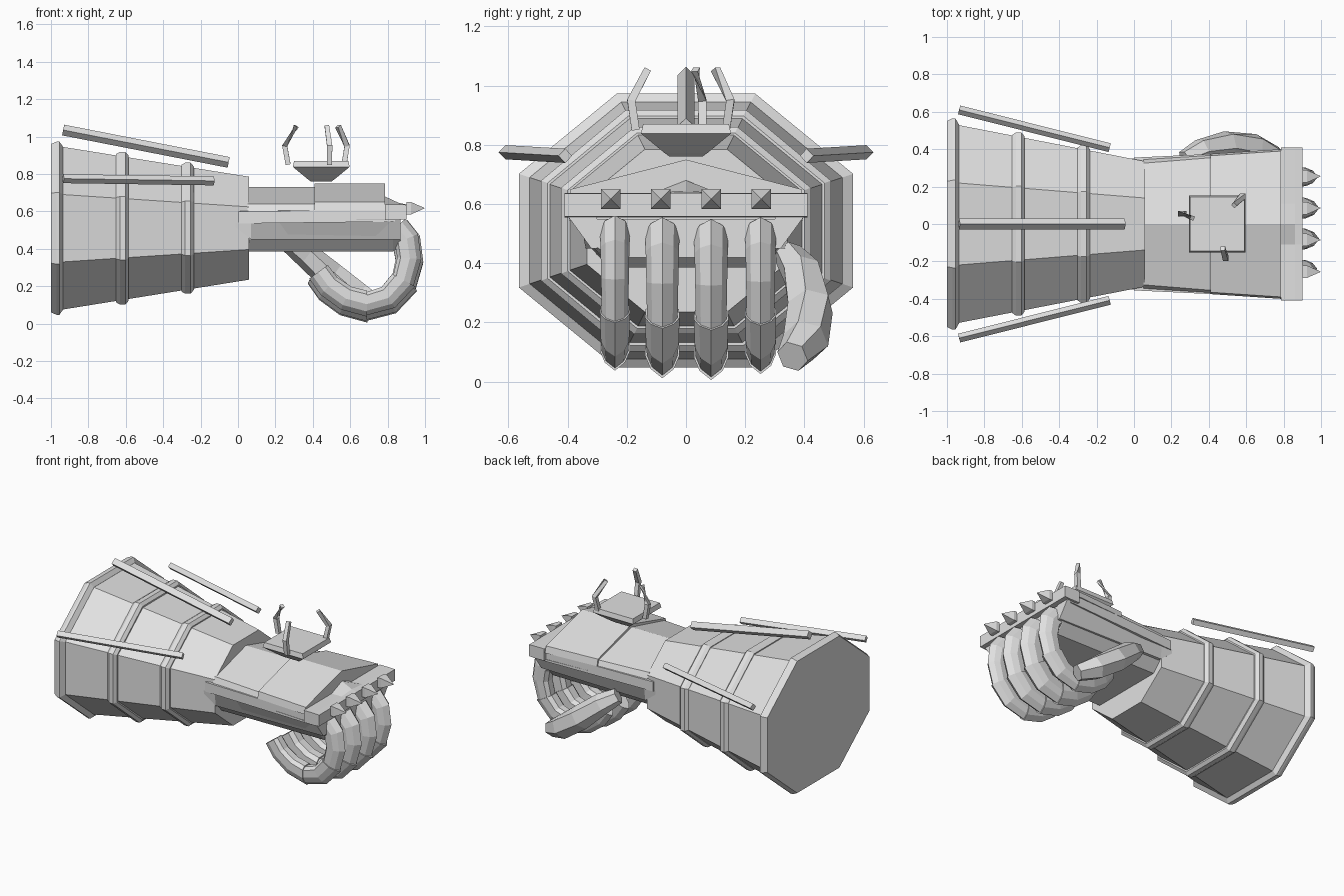
import bpy, bmesh, math
from mathutils import Vector

grey = bpy.data.materials.new("plain_grey")
grey.diffuse_color = (0.75, 0.75, 0.75, 1)


def loft(name, sections):
    """Skin a list of closed cross-sections and cap both ends."""
    bm = bmesh.new()
    rings = [[bm.verts.new(p) for p in s] for s in sections]
    for a, b in zip(rings, rings[1:]):
        for i in range(len(a)):
            j = (i + 1) % len(a)
            bm.faces.new((a[i], a[j], b[j], b[i]))
    bm.faces.new(rings[0])
    bm.faces.new(rings[-1])
    bmesh.ops.recalc_face_normals(bm, faces=bm.faces)
    mesh = bpy.data.meshes.new(name)
    bm.to_mesh(mesh)
    bm.free()
    mesh.materials.append(grey)
    obj = bpy.data.objects.new(name, mesh)
    bpy.context.collection.objects.link(obj)
    return obj


def octagon(x, hy, hz, zc=0.51):
    r = 1 / math.cos(math.pi / 8)
    return [(x, hy * r * math.cos(a), zc + hz * r * math.sin(a))
            for a in ((i + 0.5) * math.pi / 4 for i in range(8))]


def section(x, half):
    """Mirror a half outline of (y, z) points, top to bottom, across y = 0."""
    return [(x, y, z) for y, z in half] + [(x, -y, z) for y, z in reversed(half) if y > 0]


def tube(name, path, radii, sides=4, turn=0.0):
    """Sweep a polygon along a path."""
    pts = [Vector(p) for p in path]
    rings = []
    for i, p in enumerate(pts):
        t = (pts[min(i + 1, len(pts) - 1)] - pts[max(i - 1, 0)]).normalized()
        ref = Vector((0, 0, 1)) if abs(t.z) < 0.85 else Vector((1, 0, 0))
        u = t.cross(ref).normalized()
        v = u.cross(t)
        rings.append([p + radii[i] * (u * math.cos(a) + v * math.sin(a))
                      for a in (turn + k * math.tau / sides for k in range(sides))])
    return loft(name, rings)


# Flared octagonal cuff with raised bands
loft("cuff", [octagon(-0.97, 0.535, 0.44), octagon(0.06, 0.335, 0.275)])
loft("cuff_rim", [octagon(-1, 0.55, 0.45), octagon(-0.97, 0.565, 0.463),
                  octagon(-0.955, 0.565, 0.463), octagon(-0.935, 0.53, 0.435)])
for x, hy, hz in ((-0.617, 0.49, 0.408), (-0.268, 0.422, 0.35)):
    loft("cuff_band", [octagon(x - 0.035, hy - 0.015, hz - 0.012), octagon(x - 0.015, hy, hz),
                       octagon(x + 0.015, hy, hz), octagon(x + 0.032, hy - 0.022, hz - 0.02)])

# Rods floating along the cuff
tube("top_rod", [(-0.935, 0, 1.035), (-0.05, 0, 0.862)], [0.029] * 2)
for s in (1, -1):
    tube("side_rod", [(-0.935, s * 0.61, 0.775), (-0.13, s * 0.408, 0.763)], [0.024] * 2)

# Palm block with bevelled underside
loft("palm", [section(0.06, [(0.34, 0.55), (0.32, 0.45), (0.26, 0.385)]),
              section(0.83, [(0.39, 0.55), (0.31, 0.45), (0.25, 0.385)]),
              section(0.87, [(0.39, 0.55), (0.31, 0.46), (0.25, 0.42)])])
# Side rails, pointed at the wrist
for s in (1, -1):
    loft("side_rail", [
        [(-0.02, s * y, z) for y, z in ((0.35, 0.535), (0.35, 0.52), (0.33, 0.52), (0.33, 0.535))],
        [(0.07, s * y, z) for y, z in ((0.355, 0.56), (0.34, 0.45), (0.30, 0.45), (0.30, 0.56))],
        [(0.87, s * y, z) for y, z in ((0.40, 0.56), (0.32, 0.45), (0.30, 0.45), (0.30, 0.56))]])

# Ridged back-of-hand plates
loft("hand_base", [section(0.0, [(0, 0.61), (0.355, 0.60), (0.355, 0.535)]),
                   section(0.84, [(0, 0.64), (0.395, 0.61), (0.395, 0.545)])])
loft("rear_hand_plate", [section(0.05, [(0, 0.73), (0.325, 0.64), (0.345, 0.60)]),
                         section(0.42, [(0, 0.73), (0.355, 0.64), (0.37, 0.60)])])
loft("front_hand_plate", [section(0.41, [(0, 0.75), (0.365, 0.65), (0.375, 0.605)]),
                          section(0.785, [(0, 0.75), (0.39, 0.65), (0.40, 0.605)])])

# Knuckle bar and spikes
loft("knuckle_bar", [section(0.785, [(0, 0.68), (0.11, 0.637), (0.41, 0.637), (0.41, 0.555)]),
                     section(0.86, [(0, 0.645), (0.11, 0.637), (0.41, 0.637), (0.41, 0.555)]),
                     section(0.90, [(0, 0.637), (0.11, 0.636), (0.41, 0.635), (0.41, 0.558)])])
for y in (-0.255, -0.085, 0.085, 0.255):
    loft("knuckle_spike", [[(x, y + a * r, 0.617 + b * r) for a, b in
                            ((1, 1), (-1, 1), (-1, -1), (1, -1))]
                           for x, r in ((0.90, 0.033), (0.925, 0.033), (0.998, 0.001))])

# Curled fingers made of overlapping ridged segments
CURL = [(0.84, 0.49), (0.895, 0.43), (0.91, 0.33), (0.88, 0.215), (0.80, 0.125),
        (0.69, 0.093), (0.58, 0.122), (0.49, 0.185), (0.435, 0.26)]
PROFILE = [(0.078, 0), (0.05, 0.035), (0.01, 0.052), (-0.045, 0.05), (-0.065, 0.025),
           (-0.065, -0.025), (-0.045, -0.05), (0.01, -0.052), (0.05, -0.035)]


def finger_ring(i, y, k, drop):
    a, b = CURL[max(i - 1, 0)], CURL[min(i + 1, len(CURL) - 1)]
    t = Vector((b[0] - a[0], 0, b[1] - a[1])).normalized()
    out = Vector((-t.z, 0, t.x))
    c = Vector((CURL[i][0], y, CURL[i][1] + drop))
    return [c + k * (out * n + Vector((0, w, 0))) for n, w in PROFILE]


for y, size, drop in ((-0.24, 0.92, 0.02), (-0.08, 1.06, 0.006),
                      (0.085, 1.06, 0.0), (0.252, 0.96, 0.012)):
    for start, end in ((0, 3), (3, 5), (5, 8)):
        loft("finger_segment", [finger_ring(i, y, size * (1.06 - 0.12 * (i - start) / (end - start)),
                                            drop) for i in range(start, end + 1)])

# Thumb hanging on the far side
tube("thumb", [(0.27, 0.345, 0.43), (0.36, 0.39, 0.37), (0.50, 0.42, 0.25),
               (0.65, 0.405, 0.14), (0.76, 0.36, 0.085)],
     [0.05, 0.068, 0.08, 0.078, 0.055], sides=6, turn=0.3)


# Square setting with three bent prongs
def square(z, r):
    return [(0.445 + a * r, b * r, z) for a, b in ((1, 1), (-1, 1), (-1, -1), (1, -1))]


loft("setting", [square(0.76, 0.055), square(0.772, 0.072), square(0.838, 0.152),
                 square(0.87, 0.145)])
for path in ([(0.268, 0.055, 0.85), (0.25, 0.055, 0.95), (0.312, 0.032, 1.055)],
             [(0.567, 0.135, 0.85), (0.583, 0.15, 0.95), (0.535, 0.10, 1.055)],
             [(0.49, -0.17, 0.85), (0.49, -0.185, 0.95), (0.475, -0.13, 1.055)]):
    tube("prong", path, [0.019, 0.02, 0.017], turn=math.pi / 4)
